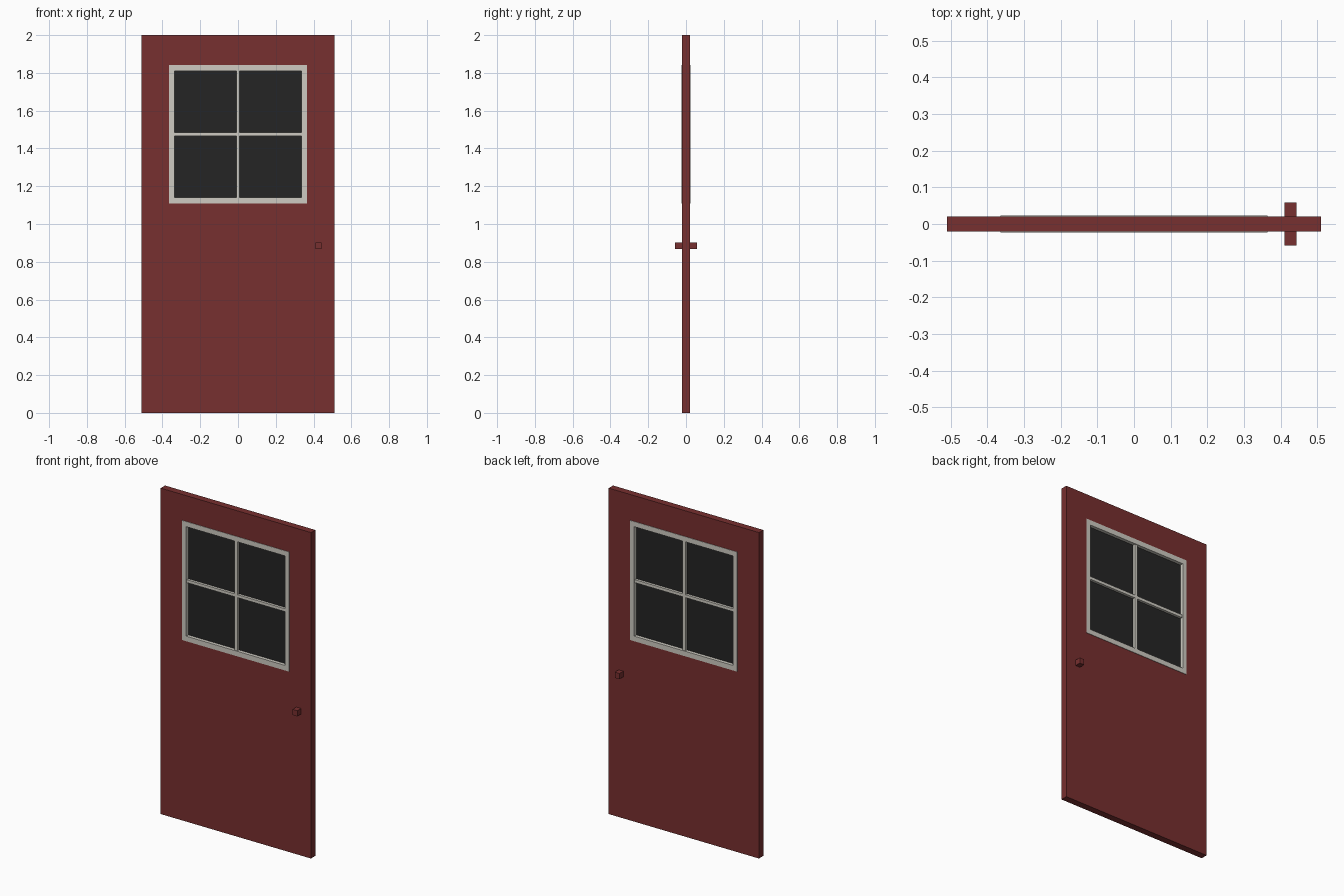
import bpy
import bmesh

if "Cube" in bpy.data.objects:
    bpy.data.objects.remove(bpy.data.objects["Cube"])


def material(name, rgb):
    m = bpy.data.materials.new(name)
    m.diffuse_color = (*rgb, 1.0)
    m.use_nodes = True
    m.node_tree.nodes["Principled BSDF"].inputs["Base Color"].default_value = m.diffuse_color
    return m


RED = material("dark red paint", (0.185, 0.029, 0.029))
WHITE = material("off white trim", (0.62, 0.60, 0.54))
GLASS = material("dark glass", (0.018, 0.018, 0.018))


def finish(name, bm, mat):
    bmesh.ops.recalc_face_normals(bm, faces=bm.faces)
    me = bpy.data.meshes.new(name)
    bm.to_mesh(me)
    bm.free()
    me.materials.append(mat)
    ob = bpy.data.objects.new(name, me)
    bpy.context.collection.objects.link(ob)
    return ob


def box(name, x0, x1, y0, y1, z0, z1, mat):
    bm = bmesh.new()
    bmesh.ops.create_cube(bm, size=1)
    for v in bm.verts:
        v.co.x = x0 if v.co.x < 0 else x1
        v.co.y = y0 if v.co.y < 0 else y1
        v.co.z = z0 if v.co.z < 0 else z1
    return finish(name, bm, mat)


def ring(name, outer, inner, y, mat):
    """Slab from -y to y with a rectangular opening; rects are (half width, z0, z1)."""
    bm = bmesh.new()

    def loop(rect, yy):
        w, z0, z1 = rect
        return [bm.verts.new((px, yy, pz))
                for px, pz in ((-w, z0), (w, z0), (w, z1), (-w, z1))]

    loops = [loop(outer, -y), loop(outer, y), loop(inner, y), loop(inner, -y)]
    for a, b in zip(loops, loops[1:] + loops[:1]):
        for i in range(4):
            j = (i + 1) % 4
            bm.faces.new((a[i], a[j], b[j], b[i]))
    return finish(name, bm, mat)


OPENING = (0.364, 1.108, 1.842)
PANE = (0.335, 1.139, 1.811)
MID = 1.475

# Door slab with the window opening
ring("door_slab", (0.51, 0.0, 2.0), OPENING, 0.021, RED)

# Window frame, slightly proud of the slab on both sides
ring("window_frame", OPENING, PANE, 0.0235, WHITE)

# Glass and crossing glazing bars
box("window_glass", -0.335, 0.335, -0.003, 0.003, PANE[1], PANE[2], GLASS)
box("vertical_bar", -0.009, 0.009, -0.019, 0.019, PANE[1], PANE[2], WHITE)
box("horizontal_bar", -0.335, 0.335, -0.0185, 0.0185, MID - 0.009, MID + 0.009, WHITE)

# Square knobs, front and back
for label, s in (("front", -1), ("back", 1)):
    ys = sorted((s * 0.021, s * 0.058))
    box(label + "_knob", 0.411, 0.443, ys[0], ys[1], 0.868, 0.903, RED)
